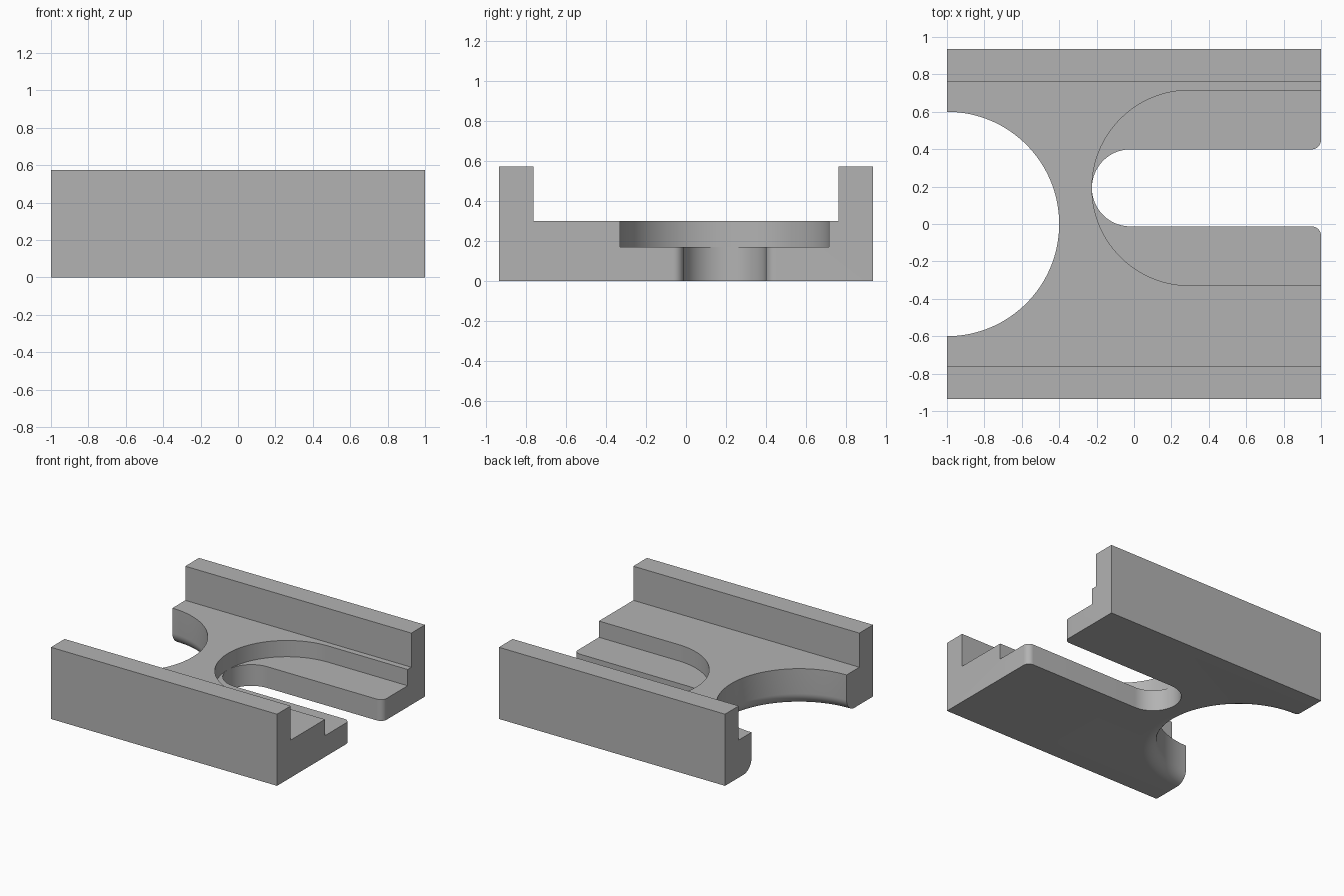
import bpy, bmesh
from math import cos, sin, radians, pi

if "Cube" in bpy.data.objects:
    bpy.data.objects.remove(bpy.data.objects["Cube"], do_unlink=True)

grey = bpy.data.materials.new("plain grey")
grey.use_nodes = True
colour = (0.45, 0.45, 0.45, 1)
grey.diffuse_color = colour
grey.node_tree.nodes["Principled BSDF"].inputs["Base Color"].default_value = colour


def arc(cx, cy, r, start, end, steps):
    """Points along an arc, angles in degrees."""
    angles = [radians(start + (end - start) * i / steps) for i in range(steps + 1)]
    return [(cx + r * cos(a), cy + r * sin(a)) for a in angles]


def make_object(name, bm):
    bmesh.ops.recalc_face_normals(bm, faces=bm.faces)
    mesh = bpy.data.meshes.new(name)
    bm.to_mesh(mesh)
    bm.free()
    mesh.materials.append(grey)
    obj = bpy.data.objects.new(name, mesh)
    bpy.context.collection.objects.link(obj)
    return obj


def extrude(name, points, offset):
    """Solid made by sweeping a closed outline of 3D points along offset."""
    bm = bmesh.new()
    face = bm.faces.new([bm.verts.new(p) for p in points])
    swept = bmesh.ops.extrude_face_region(bm, geom=[face])["geom"]
    bmesh.ops.translate(bm, vec=offset,
                        verts=[v for v in swept if isinstance(v, bmesh.types.BMVert)])
    return make_object(name, bm)


# Channel: flat floor between two upright side walls
half, inner, floor, top = 0.935, 0.762, 0.30, 0.573
section = [(-half, 0), (half, 0), (half, top), (inner, top),
           (inner, floor), (-inner, floor), (-inner, top), (-half, top)]
channel = extrude("channel_base", [(-1, y, z) for y, z in section], (2, 0, 0))

# Shallow round-ended pocket in the floor, open at the +x end
mid, pocket_r = 0.193, 0.522
pocket = arc(0.297, mid, pocket_r, 90, 270, 64)
pocket += [(1.2, mid - pocket_r), (1.2, mid + pocket_r)]
pocket_cutter = extrude("pocket_cutter", [(x, y, 0.17) for x, y in pocket], (0, 0, 0.3))

# Through slot with a round end and softened mouth corners
slot_r, soft = 0.206, 0.05
low, high = mid - slot_r, mid + slot_r
slot = arc(-0.019, mid, slot_r, 90, 270, 48)
slot += arc(1 - soft, low - soft, soft, 90, 0, 10)
slot += [(1.2, low - soft), (1.2, high + soft)]
slot += arc(1 - soft, high + soft, soft, 0, -90, 10)
slot_cutter = extrude("slot_cutter", [(x, y, -0.1) for x, y in slot], (0, 0, 0.6))

# Large round notch at the -x end, with a rounded lower edge
notch_r, fillet = 0.60, 0.10
profile = [(0, 0.5), (notch_r, 0.5)]
profile += arc(notch_r + fillet, fillet, fillet, 180, 270, 12)
profile += [(notch_r + fillet, -0.1), (0, -0.1)]
bm = bmesh.new()
verts = [bm.verts.new((-1 + r, 0, z)) for r, z in profile]
edges = [bm.edges.new(pair) for pair in zip(verts, verts[1:])]
bmesh.ops.spin(bm, geom=verts + edges, cent=(-1, 0, 0), axis=(0, 0, 1),
               angle=2 * pi, steps=128)
bmesh.ops.remove_doubles(bm, verts=bm.verts, dist=0.0001)
notch_cutter = make_object("notch_cutter", bm)

# Cut the openings, apply, and remove the cutters
bpy.context.view_layer.objects.active = channel
for cutter in (pocket_cutter, slot_cutter, notch_cutter):
    cutter.hide_render = True
    mod = channel.modifiers.new("cut", "BOOLEAN")
    mod.operation = "DIFFERENCE"
    mod.solver = "EXACT"
    mod.object = cutter
    bpy.ops.object.modifier_apply(modifier=mod.name)
    bpy.data.objects.remove(cutter, do_unlink=True)

# Smooth curved walls, crisp machined edges
bpy.ops.object.select_all(action="DESELECT")
channel.select_set(True)
bpy.ops.object.shade_smooth_by_angle(angle=radians(30))
